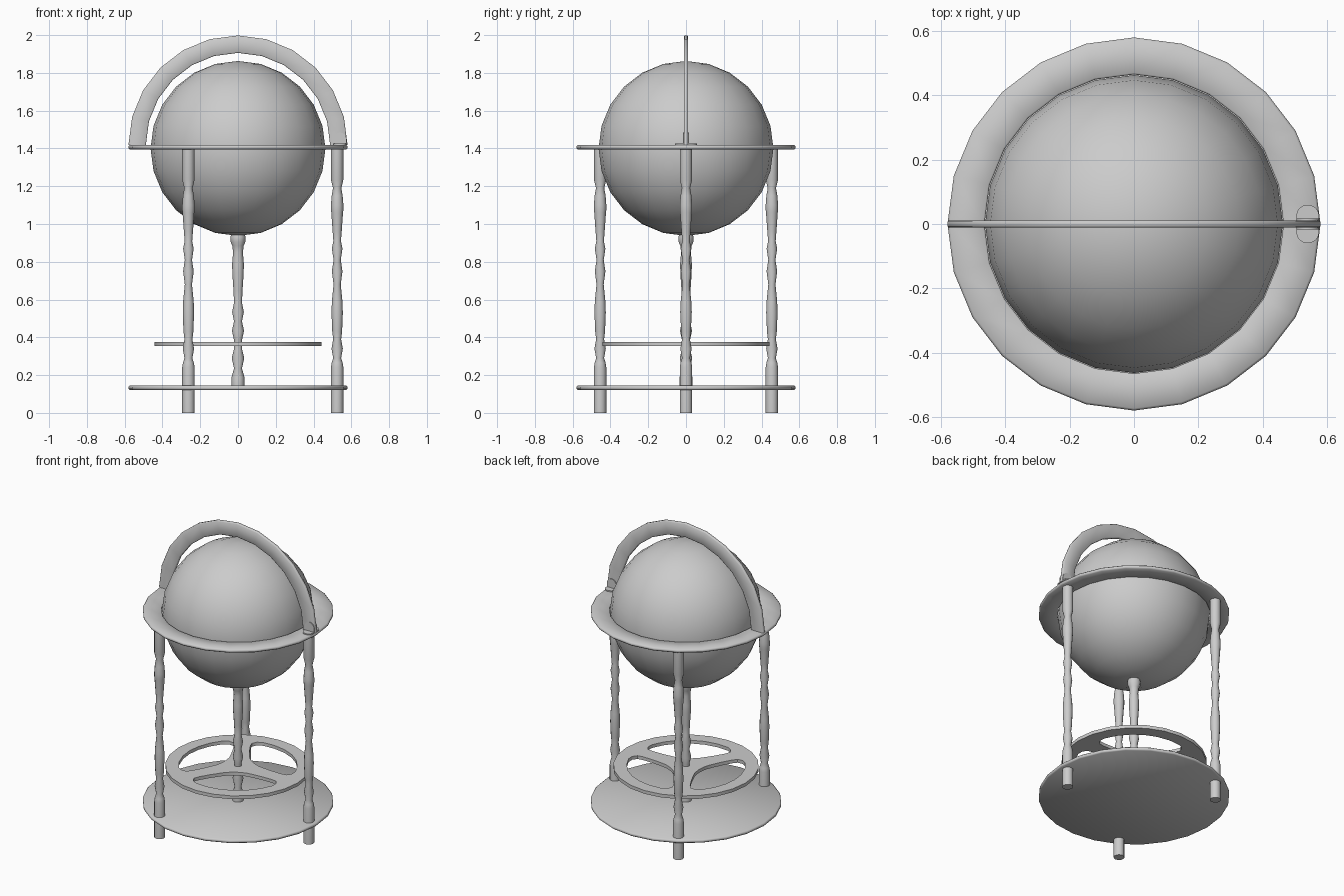
import bpy, bmesh, math
from math import sin, cos, pi, radians
from mathutils import Matrix, Vector

if "Cube" in bpy.data.objects:
    bpy.data.objects.remove(bpy.data.objects["Cube"])


def finish(mesh, name, matrix=Matrix(), angle=40):
    """Clean normals, shade smooth with sharp edges, link the object."""
    bm = bmesh.new()
    bm.from_mesh(mesh)
    bm.transform(matrix)
    bmesh.ops.remove_doubles(bm, verts=bm.verts, dist=1e-5)
    bmesh.ops.recalc_face_normals(bm, faces=bm.faces)
    bm.to_mesh(mesh)
    bm.free()
    mesh.shade_smooth()
    mesh.set_sharp_from_angle(angle=radians(angle))
    mesh.name = name
    ob = bpy.data.objects.new(name, mesh)
    bpy.context.collection.objects.link(ob)
    return ob


def lathe(name, profile, segs, closed=False, half=False, matrix=Matrix(), angle=40):
    """Turn a list of (radius, z) around z; half makes a capped half turn."""
    bm = bmesh.new()
    steps = segs // 2 + 1 if half else segs
    rows = [[bm.verts.new((r * cos(2 * pi * i / segs), r * sin(2 * pi * i / segs), z))
             for r, z in profile] for i in range(steps)]
    n = len(profile)
    for i in range(steps - 1 if half else steps):
        a, b = rows[i], rows[(i + 1) % steps]
        for j in range(n if closed else n - 1):
            k = (j + 1) % n
            bm.faces.new((a[j], b[j], b[k], a[k]))
    if half:
        bm.faces.new(rows[0])
        bm.faces.new(rows[-1])
    elif not closed:
        bm.faces.new([r[0] for r in rows])
        bm.faces.new([r[-1] for r in rows])
    mesh = bpy.data.meshes.new(name)
    bm.to_mesh(mesh)
    bm.free()
    return finish(mesh, name, matrix, angle)


def plate(name, outlines, thick, matrix):
    """Flat plate from 2D outlines; inner outlines become holes."""
    cu = bpy.data.curves.new(name + "_outline", 'CURVE')
    cu.dimensions, cu.fill_mode, cu.extrude = '2D', 'BOTH', thick / 2
    for pts in outlines:
        sp = cu.splines.new('POLY')
        sp.points.add(len(pts) - 1)
        for p, (x, y) in zip(sp.points, pts):
            p.co = (x, y, 0, 1)
        sp.use_cyclic_u = True
    tmp = bpy.data.objects.new(name + "_tmp", cu)
    bpy.context.collection.objects.link(tmp)
    mesh = bpy.data.meshes.new_from_object(tmp.evaluated_get(bpy.context.evaluated_depsgraph_get()))
    bpy.data.objects.remove(tmp)
    return finish(mesh, name, matrix)


def polar(r, deg):
    return (r * cos(radians(deg)), r * sin(radians(deg)))


T = Matrix.Translation

# globe
bm = bmesh.new()
bmesh.ops.create_uvsphere(bm, u_segments=24, v_segments=12, radius=0.463)
globe_mesh = bpy.data.meshes.new("globe")
bm.to_mesh(globe_mesh)
bm.free()
finish(globe_mesh, "globe", T((0, 0, 1.4)))

# horizon ring with softened rims
lathe("horizon_ring", [(0.465, 1.4), (0.47, 1.395), (0.573, 1.395), (0.58, 1.402),
                       (0.58, 1.411), (0.573, 1.418), (0.47, 1.418), (0.465, 1.413)],
      24, closed=True, angle=60)

# meridian arch, a half ring stood upright
lathe("meridian_arch", [(0.488, -0.007), (0.493, -0.011), (0.575, -0.011), (0.58, -0.007),
                        (0.58, 0.007), (0.575, 0.011), (0.493, 0.011), (0.488, 0.007)],
      24, closed=True, half=True, angle=60,
      matrix=T((0, 0, 1.418)) @ Matrix.Rotation(pi / 2, 4, 'X'))

# bracket holding the arch: two upright tabs and two feet
tab = [(-0.035, 0), (0.035, 0)] + [(0.035 * cos(a * pi / 8), 0.031 + 0.035 * sin(a * pi / 8))
                                   for a in range(9)]
foot = [(x, y * 0.9) for x, y in tab]
for side, label in ((1, "back"), (-1, "front")):
    plate("bracket_tab_" + label, [tab], 0.006,
          T((0.54, side * 0.014, 1.418)) @ Matrix.Rotation(pi / 2, 4, 'X'))
    plate("bracket_foot_" + label, [foot], 0.008,
          T((0.54, 0, 1.421)) @ Matrix.Rotation(0 if side > 0 else pi, 4, 'Z'))

# turned legs
leg_profile = [(0.033, 0), (0.033, 0.24), (0.029, 0.265), (0.021, 0.29), (0.03, 0.34),
               (0.021, 0.39), (0.026, 0.43), (0.03, 0.53), (0.028, 0.59), (0.019, 0.68),
               (0.028, 0.75), (0.019, 0.81), (0.028, 0.87), (0.02, 0.91), (0.024, 0.96),
               (0.031, 1.06), (0.033, 1.075), (0.033, 1.1), (0.029, 1.15), (0.022, 1.19),
               (0.033, 1.235), (0.033, 1.397)]
for i, label in enumerate(("right", "back_left", "front_left")):
    a = 2 * pi * i / 3
    lathe("leg_" + label, leg_profile, 12,
          matrix=T((0.525 * cos(a), 0.525 * sin(a), 0)))

# centre post under the globe
lathe("centre_post", [(0.034, 0.14), (0.034, 0.19), (0.021, 0.235), (0.033, 0.29), (0.022, 0.335),
                      (0.022, 0.39), (0.032, 0.435), (0.021, 0.485), (0.031, 0.535), (0.021, 0.585),
                      (0.024, 0.65), (0.03, 0.74), (0.031, 0.79), (0.026, 0.85), (0.03, 0.885),
                      (0.039, 0.905), (0.04, 0.93), (0.036, 0.945)], 12)

# base shelf
lathe("base_shelf", [(0.573, 0.121), (0.58, 0.127), (0.58, 0.138), (0.573, 0.144)], 24, angle=60)

# spoked stretcher wheel, spokes pointing at the legs
half_hole = [(0.1, 0), (0.105, 14), (0.125, 30), (0.16, 39), (0.22, 46.5),
             (0.29, 50), (0.325, 50), (0.35, 46), (0.36, 40), (0.36, 27), (0.36, 13)]
loop = half_hole + [(0.36, 0)] + [(r, -a) for r, a in reversed(half_hole[1:])]
holes = [[polar(r, a + mid) for r, a in loop] for mid in (60, 180, 300)]
rim = [polar(0.442, 15 * i) for i in range(24)]
plate("stretcher_wheel", [rim] + holes, 0.022, T((0, 0, 0.365)))
